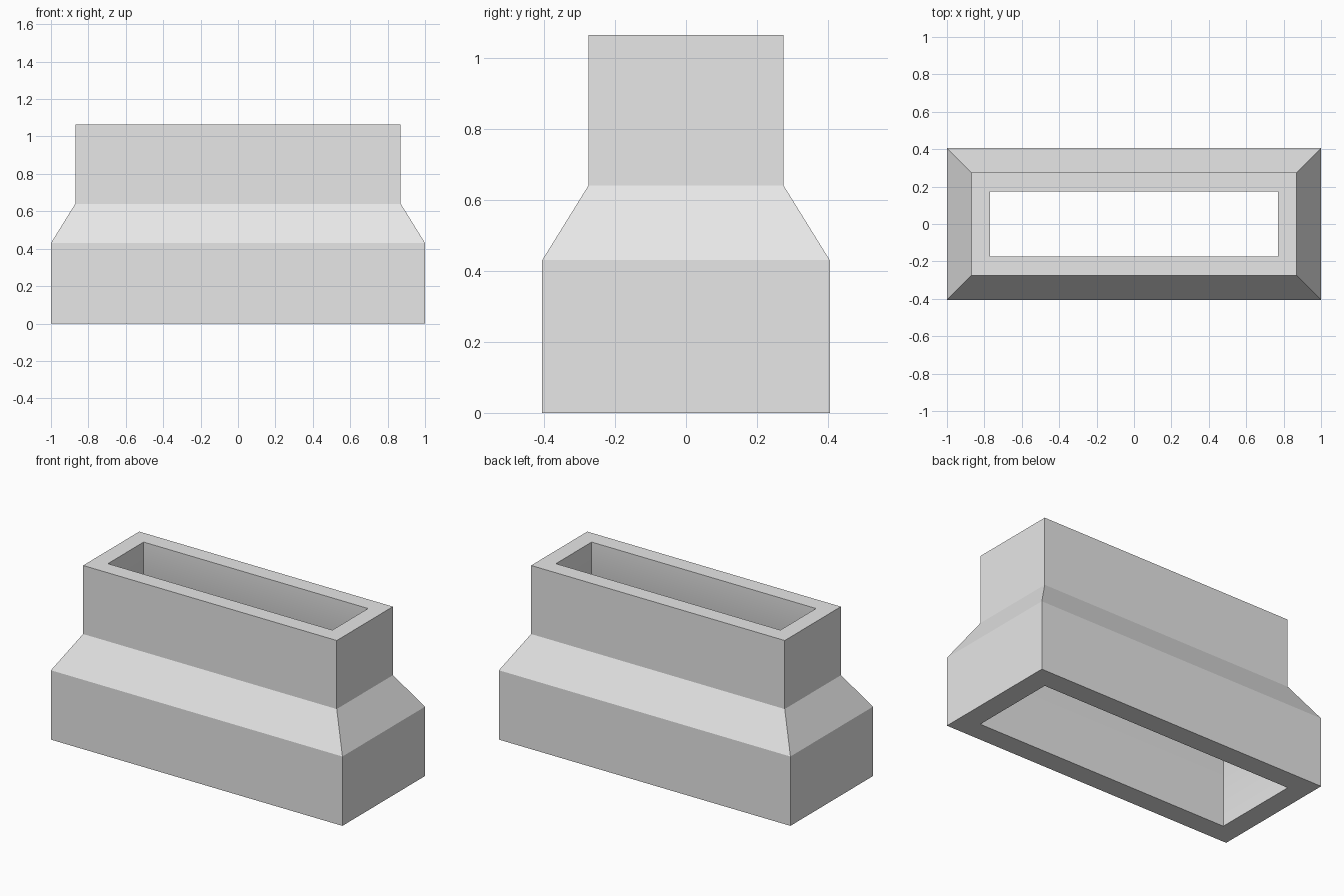
import bpy
import bmesh

cube = bpy.data.objects.get("Cube")
if cube:
    bpy.data.objects.remove(cube, do_unlink=True)

# Single grey material
grey = bpy.data.materials.new("light_grey")
grey.use_nodes = True
colour = (0.8, 0.8, 0.8, 1)
grey.diffuse_color = colour
grey.node_tree.nodes["Principled BSDF"].inputs["Base Color"].default_value = colour

# Hollow wall section: half width, half depth, height
LOW, HIGH, TOP = 0.43, 0.64, 1.065
outer = [(1.0, 0.405, 0), (1.0, 0.405, LOW), (0.87, 0.275, HIGH), (0.87, 0.275, TOP)]
inner = [(0.77, 0.175, TOP), (0.77, 0.175, HIGH), (0.87, 0.275, LOW), (0.87, 0.275, 0)]


def ring(bm, half_x, half_y, z):
    """Rectangle of four vertices, counter-clockwise from above."""
    corners = ((-1, -1), (1, -1), (1, 1), (-1, 1))
    return [bm.verts.new((sx * half_x, sy * half_y, z)) for sx, sy in corners]


# Stepped rectangular sleeve, lofted up the outside and down the inside
bm = bmesh.new()
rings = [ring(bm, *section) for section in outer + inner]
for lower, upper in zip(rings, rings[1:] + rings[:1]):
    for i in range(4):
        j = (i + 1) % 4
        bm.faces.new((lower[i], lower[j], upper[j], upper[i]))
bmesh.ops.recalc_face_normals(bm, faces=bm.faces)

mesh = bpy.data.meshes.new("rectangular_sleeve")
bm.to_mesh(mesh)
bm.free()
mesh.materials.append(grey)
sleeve = bpy.data.objects.new("rectangular_sleeve", mesh)
bpy.context.collection.objects.link(sleeve)

# Crisp outer edges, softened inner taper
bpy.context.view_layer.objects.active = sleeve
sleeve.select_set(True)
bpy.ops.object.shade_smooth_by_angle(angle=0.52)
